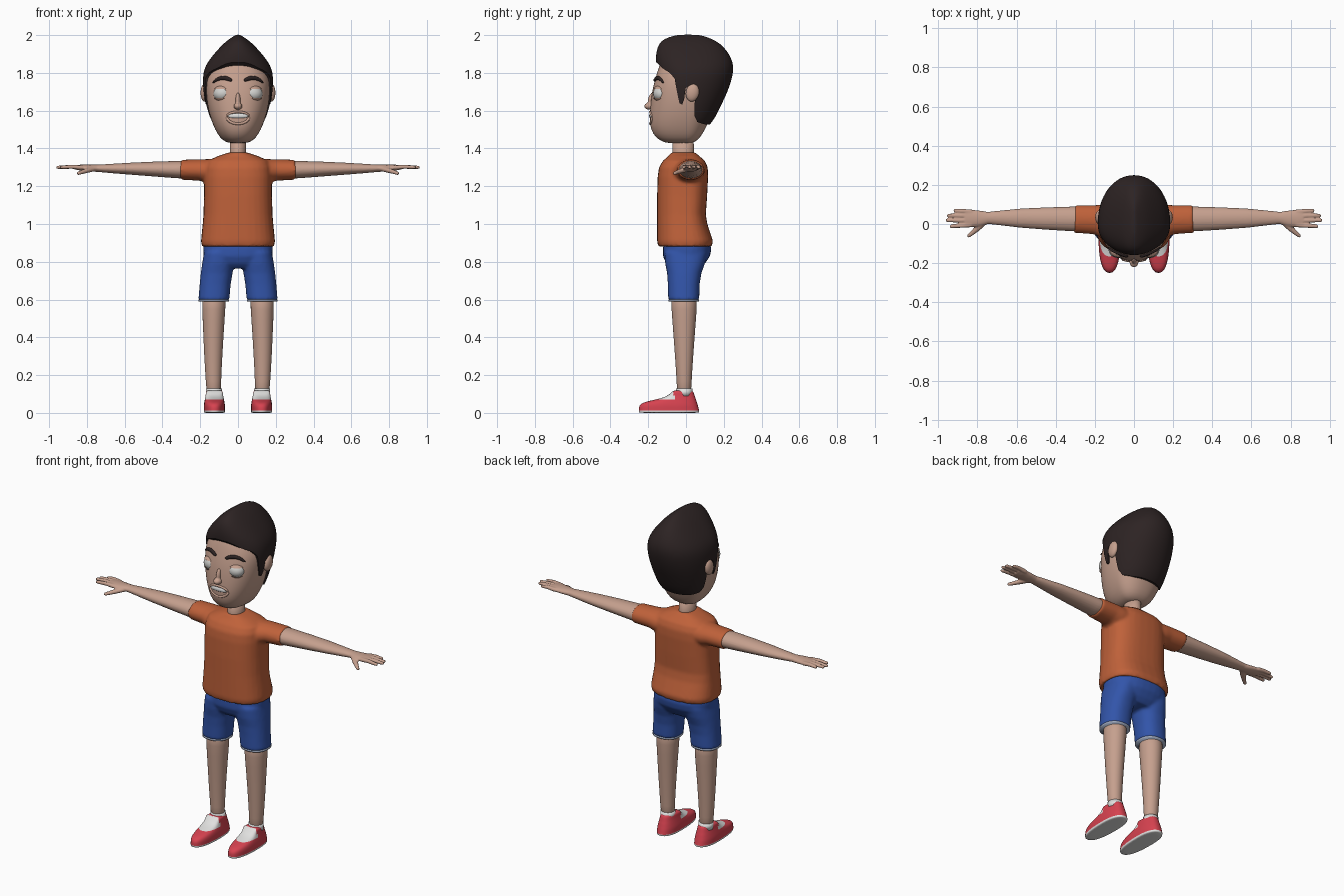
import bpy, bmesh, math
from mathutils import Vector, Matrix
from mathutils.bvhtree import BVHTree

if "Cube" in bpy.data.objects:
    bpy.data.objects.remove(bpy.data.objects["Cube"])


def material(name, *rgb):
    m = bpy.data.materials.new(name)
    m.diffuse_color = (*rgb, 1)
    m.use_nodes = True
    m.node_tree.nodes["Principled BSDF"].inputs["Base Color"].default_value = m.diffuse_color
    return m


SKIN = material("skin", 0.56, 0.35, 0.27)
HAIR = material("dark_hair", 0.026, 0.017, 0.017)
ORANGE = material("orange_cloth", 0.52, 0.12, 0.042)
BLUE = material("blue_cloth", 0.032, 0.09, 0.40)
PALE = material("pale_blue_trim", 0.36, 0.42, 0.55)
RED = material("red_shoe", 0.68, 0.055, 0.08)
WHITE = material("white", 0.75, 0.75, 0.74)
EYE = material("eye_white", 0.62, 0.62, 0.60)


def spow(v, e):
    return math.copysign(abs(v) ** (2 / e), v)


def egg(z, rx, yf, yb, cx=0.0, cy=0.0, e=2.2, n=32):
    """Horizontal egg-shaped ring with separate front and back reach."""
    pts = []
    for i in range(n):
        t = 2 * math.pi * i / n
        s = spow(math.sin(t), e)
        pts.append(Vector((cx + rx * spow(math.cos(t), e),
                           cy + s * ((yb - cy) if s > 0 else (cy - yf)), z)))
    return pts


def loft(bm, rings):
    rows = [[bm.verts.new(p) for p in r] for r in rings]
    n = len(rows[0])
    for a, b in zip(rows, rows[1:]):
        for i in range(n):
            bm.faces.new((a[i], a[(i + 1) % n], b[(i + 1) % n], b[i]))
    bm.faces.new(rows[0][::-1])
    bm.faces.new(rows[-1])


def spine(bm, pts, n=16):
    """Tube through (x, y, z, horizontal radius, vertical radius) points."""
    rings = []
    for i, p in enumerate(pts):
        d = Vector(pts[min(i + 1, len(pts) - 1)][:3]) - Vector(pts[max(i - 1, 0)][:3])
        d.normalize()
        side = d.cross(Vector((0, 0, 1))).normalized()
        up = side.cross(d)
        rings.append([Vector(p[:3]) + side * p[3] * math.cos(2 * math.pi * k / n)
                      + up * p[4] * math.sin(2 * math.pi * k / n) for k in range(n)])
    loft(bm, rings)


def ellipsoid(bm, c, r, rot=0.0):
    m = Matrix.Translation(c) @ Matrix.Rotation(rot, 4, 'X') @ Matrix.Diagonal((*r, 1))
    bmesh.ops.create_uvsphere(bm, u_segments=24, v_segments=16, radius=1, matrix=m)


def finish(name, bm, mats, sub=0, voxel=0, smooth=4):
    bmesh.ops.recalc_face_normals(bm, faces=bm.faces)
    for f in bm.faces:
        f.smooth = True
    me = bpy.data.meshes.new(name)
    bm.to_mesh(me)
    bm.free()
    for m in mats:
        me.materials.append(m)
    ob = bpy.data.objects.new(name, me)
    bpy.context.collection.objects.link(ob)
    if sub:
        ob.modifiers.new("round", 'SUBSURF').levels = sub
        ob.modifiers["round"].render_levels = sub
    if voxel:
        r = ob.modifiers.new("merge", 'REMESH')
        r.mode, r.voxel_size, r.use_smooth_shade = 'VOXEL', voxel, True
        s = ob.modifiers.new("soften", 'SMOOTH')
        s.factor, s.iterations = 0.5, smooth
    return ob


# Head and neck
bm = bmesh.new()
loft(bm, [egg(*r, e=2.3) for r in (
    (1.428, .035, -.09, .02), (1.433, .065, -.12, .045), (1.455, .095, -.16, .075),
    (1.50, .122, -.188, .10), (1.55, .142, -.193, .125), (1.60, .157, -.191, .15),
    (1.66, .168, -.186, .175), (1.72, .173, -.177, .20), (1.78, .171, -.16, .21),
    (1.84, .14, -.142, .20), (1.89, .09, -.115, .16), (1.91, .04, -.07, .10))])
head = finish("head", bm, [SKIN], sub=1)
bm = bmesh.new()
loft(bm, [egg(z, rx, -.015 - ry, -.015 + ry, cy=-.015, e=2) for z, rx, ry in
          ((1.32, .055, .065), (1.38, .043, .057), (1.47, .042, .055))])
finish("neck", bm, [SKIN])

# Hair: swept-up cap trimmed along the hairline
bm = bmesh.new()
loft(bm, [egg(*r, e=2.15) for r in (
    (1.50, .125, -.10, .105), (1.525, .139, -.12, .125), (1.56, .155, -.12, .155),
    (1.63, .174, -.13, .187), (1.70, .184, -.14, .222), (1.77, .188, -.15, .245),
    (1.82, .181, -.155, .253), (1.86, .159, -.160, .248), (1.90, .128, -.160, .229),
    (1.94, .092, -.150, .199), (1.97, .060, -.133, .16), (1.99, .03, -.09, .11),
    (2.003, .008, -.04, .07))])
hair = finish("hair", bm, [HAIR], sub=1)
line = [(-.3, 1.855), (-.155, 1.855), (-.125, 1.825), (-.085, 1.80), (-.06, 1.77),
        (-.048, 1.70), (-.035, 1.64), (-.02, 1.632), (-.01, 1.66), (-.002, 1.72),
        (.03, 1.74), (.055, 1.70), (.046, 1.64), (.046, 1.57), (.06, 1.54),
        (.10, 1.527), (.3, 1.522), (.3, 2.1), (-.3, 2.1)]
bm = bmesh.new()
loft(bm, [[Vector((x, y, z)) for y, z in line] for x in (-.3, .3)])
cutter = finish("hairline_cutter", bm, [])
cutter.hide_render = True
cut = hair.modifiers.new("hairline", 'BOOLEAN')
cut.operation, cut.object, cut.solver = 'INTERSECT', cutter, 'EXACT'
bpy.context.view_layer.objects.active = hair
hair.select_set(True)
for name in ("round", "hairline"):
    bpy.ops.object.modifier_apply(modifier=name)
bpy.data.objects.remove(cutter)
bpy.ops.object.shade_smooth_by_angle(angle=math.radians(40))

# Facial features laid on the head surface
bpy.context.view_layer.update()
skin_tree = BVHTree.FromObject(head, bpy.context.evaluated_depsgraph_get())


def on_face(x, z):
    return skin_tree.ray_cast(Vector((x, -1, z)), Vector((0, 1, 0)))[0].y


def strip(name, pts, mat, out=0.0):
    b = bmesh.new()
    spine(b, [(x, on_face(x, z) - out, z, ra, rb) for x, z, ra, rb in pts], 12)
    finish(name, b, [mat], sub=1)


for s, side in ((-1, "right"), (1, "left")):
    strip(side + "_eyebrow", [(s * x, z, .009, r) for x, z, r in (
        (.03, 1.757, .007), (.05, 1.769, .012), (.08, 1.776, .012),
        (.11, 1.768, .010), (.135, 1.745, .004))], HAIR, .003)
    c = Vector((s * .08, -.130, 1.69))
    bm = bmesh.new()
    ellipsoid(bm, c, (.05, .044, .042))
    finish(side + "_eye", bm, [EYE])
    for lid, z, d in (("upper", 1.716, -1), ("lower", 1.667, 1)):
        bm = bmesh.new()
        ellipsoid(bm, c, (.054, .049, .047))
        bmesh.ops.bisect_plane(bm, geom=bm.verts[:] + bm.edges[:] + bm.faces[:],
                               plane_co=(0, 0, z), plane_no=(0, 0, d), clear_outer=True)
        finish(f"{side}_{lid}_eyelid", bm, [SKIN])
    bm = bmesh.new()
    ellipsoid(bm, (s * .178, .034, 1.695), (.02, .035, .047), -.2)
    finish(side + "_ear", bm, [SKIN])
bm = bmesh.new()
ellipsoid(bm, (0, -.193, 1.624), (.023, .028, .019))
ellipsoid(bm, (0, -.184, 1.655), (.013, .018, .042), -.2)
finish("nose", bm, [SKIN], voxel=.004)
strip("teeth", [(x, 1.573, .006, r) for x, r in
                ((-.054, .006), (-.04, .012), (0, .013), (.04, .012), (.054, .006))], WHITE)
strip("upper_lip", [(x, z, .008, .007) for x, z in
                    ((-.062, 1.57), (-.04, 1.59), (0, 1.595), (.04, 1.59), (.062, 1.57))], SKIN)
strip("lower_lip", [(x, z, .009, .008) for x, z in
                    ((-.062, 1.57), (-.05, 1.54), (0, 1.525), (.05, 1.54), (.062, 1.57))], SKIN)

# Shirt with sleeves
bm = bmesh.new()
loft(bm, [egg(*r, e=2.6) for r in (
    (.882, .192, -.148, .137), (.91, .196, -.153, .143), (1.0, .187, -.153, .113),
    (1.05, .183, -.153, .105), (1.15, .18, -.153, .112), (1.25, .18, -.15, .117),
    (1.30, .176, -.143, .115), (1.335, .16, -.122, .10), (1.36, .105, -.092, .07),
    (1.378, .052, -.08, .05))])
for s in (-1, 1):
    spine(bm, [(s * .05, .005, 1.275, .09, .075), (s * .16, .015, 1.28, .085, .064),
               (s * .20, .022, 1.286, .075, .057), (s * .304, .026, 1.287, .071, .053)], 24)
finish("shirt", bm, [ORANGE], voxel=.009)

# Shorts and their trim
bm = bmesh.new()
loft(bm, [egg(*r, e=2.4) for r in (
    (.765, .13, -.08, .075), (.79, .168, -.105, .10), (.83, .181, -.122, .127),
    (.87, .184, -.122, .135), (.92, .18, -.115, .12))])
for s in (-1, 1):
    loft(bm, [egg(z, rx, yf, yb, s * cx, -.01, 2.3) for z, cx, rx, yf, yb in (
        (.595, .128, .082, -.094, .070), (.68, .121, .082, -.096, .072),
        (.74, .113, .084, -.10, .082), (.79, .105, .085, -.11, .10),
        (.85, .095, .085, -.115, .115))])
finish("shorts", bm, [BLUE], voxel=.009)
for s, side in ((-1, "right"), (1, "left")):
    bm = bmesh.new()
    loft(bm, [egg(z, .081, -.093, .069, s * .128, -.01, 2.3) for z in (.591, .601)])
    finish(side + "_shorts_trim", bm, [PALE])
    # Leg
    bm = bmesh.new()
    loft(bm, [egg(z, r, -.01 - q, -.01 + q, s * cx, -.01, 2) for z, cx, r, q in (
        (.64, .128, .065, .071), (.56, .128, .062, .068), (.42, .13, .054, .057),
        (.28, .131, .047, .047), (.16, .13, .040, .039), (.09, .128, .038, .038))])
    finish(side + "_leg", bm, [SKIN], sub=1)
    # Sock rim and shoe: white sole and instep, red elsewhere
    bm = bmesh.new()
    loft(bm, [egg(z, .042, -.052, .034, s * .127, -.01, 2) for z in (.09, .128)])
    finish(side + "_sock", bm, [WHITE])
    bm = bmesh.new()
    loft(bm, [egg(z, rx, yf, yb, s * .125, -.06, 2.4) for z, rx, yf, yb in (
        (0, .054, -.247, .068), (.002, .056, -.25, .07), (.014, .057, -.251, .071),
        (.016, .056, -.25, .069), (.035, .057, -.25, .065), (.05, .055, -.238, .06),
        (.06, .053, -.21, .057), (.07, .051, -.165, .054), (.08, .049, -.125, .05),
        (.09, .047, -.10, .047), (.105, .045, -.08, .042), (.122, .044, -.065, .036))])
    for f in bm.faces:
        c = f.calc_center_median()
        f.material_index = int(c.z < .015 or (.072 < c.z < .12 and c.y < -.065))
    finish(side + "_shoe", bm, [RED, WHITE], sub=1)

# Arms with hands
for s, side in ((-1, "right"), (1, "left")):
    bm = bmesh.new()
    spine(bm, [(s * x, y, z, ra, rb) for x, y, z, ra, rb in (
        (.20, .026, 1.288, .064, .048), (.32, .026, 1.288, .063, .046),
        (.45, .028, 1.291, .057, .039), (.58, .030, 1.293, .049, .031),
        (.68, .031, 1.294, .038, .024), (.745, .031, 1.295, .031, .019),
        (.79, .028, 1.296, .041, .018), (.84, .028, 1.299, .046, .015),
        (.865, .028, 1.301, .042, .012))], 24)
    fingers = ((.063, .068, .915), (.040, .044, .948), (.017, .019, .955), (-.005, -.012, .935))
    for y0, y1, x1 in fingers:
        spine(bm, [(s * .83, y0, 1.299, .012, .012), (s * .88, (y0 + y1) / 2, 1.303, .0115, .011),
                   (s * x1, y1, 1.300, .0095, .009), (s * (x1 + .007), y1, 1.299, .005, .005)], 12)
    spine(bm, [(s * .765, .012, 1.292, .017, .014), (s * .80, -.022, 1.283, .016, .013),
               (s * .825, -.045, 1.275, .012, .011), (s * .846, -.062, 1.268, .009, .009),
               (s * .851, -.066, 1.267, .005, .005)], 12)
    finish(side + "_arm", bm, [SKIN], voxel=.005, smooth=2)
